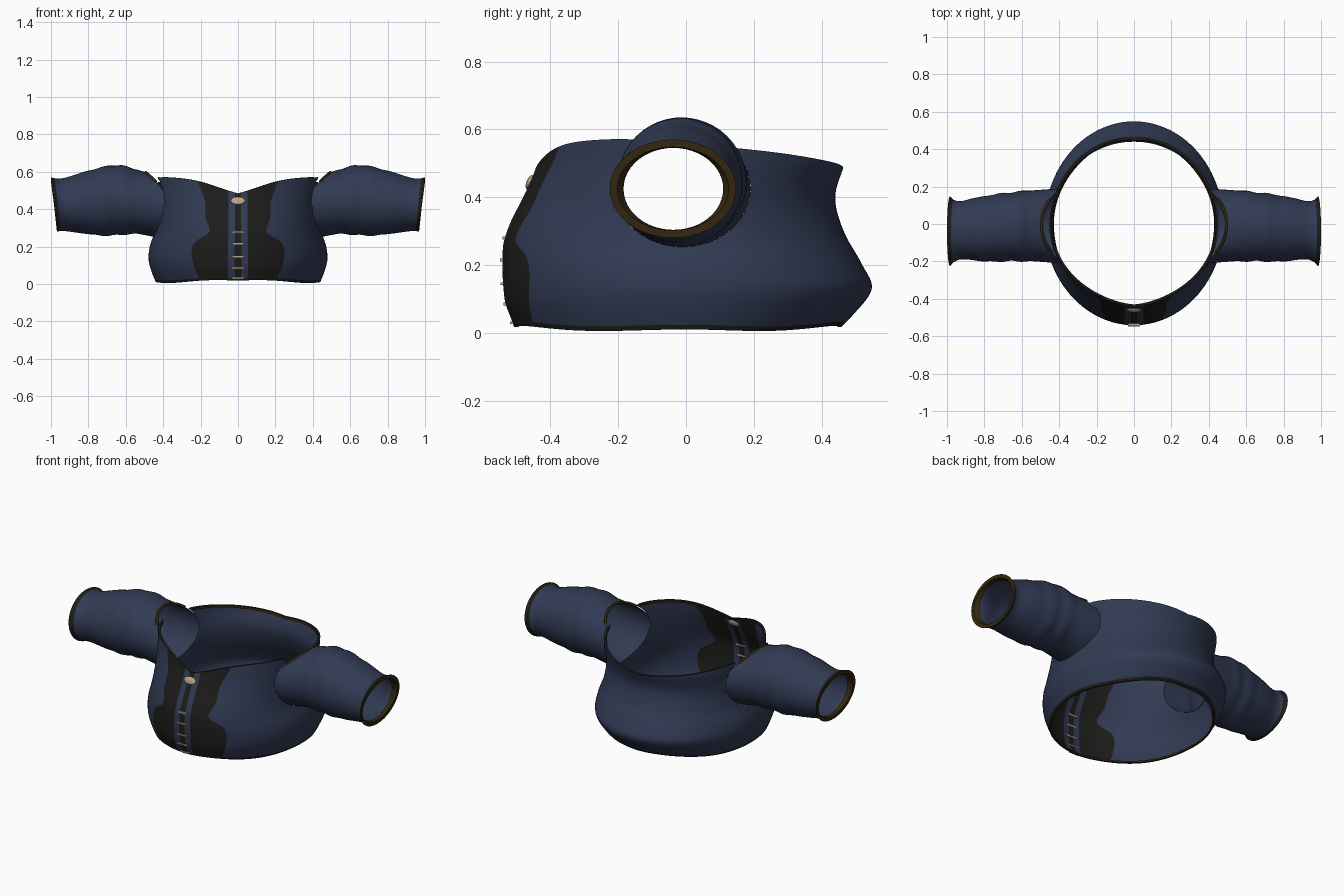
import bpy, bmesh, math

if "Cube" in bpy.data.objects:
    bpy.data.objects.remove(bpy.data.objects["Cube"])


def material(name, rgb):
    m = bpy.data.materials.new(name)
    m.use_nodes = True
    m.diffuse_color = (*rgb, 1)
    bsdf = m.node_tree.nodes["Principled BSDF"]
    bsdf.inputs["Base Color"].default_value = (*rgb, 1)
    bsdf.inputs["Roughness"].default_value = 0.8
    return m


BLUE, BLACK, BROWN = 0, 1, 2
cloth = [material("navy cloth", (0.031, 0.043, 0.088)),
         material("black leather", (0.012, 0.012, 0.011)),
         material("brown edging", (0.035, 0.021, 0.005))]
metal = material("pale brass", (0.5, 0.38, 0.24))


def curve(points, t):
    """Smooth value at t through (t, value) points."""
    t = min(max(t, points[0][0]), points[-1][0])
    i = 0
    while i < len(points) - 2 and t > points[i + 1][0]:
        i += 1

    def slope(k):
        a, b = points[max(k - 1, 0)], points[min(k + 1, len(points) - 1)]
        return (b[1] - a[1]) / (b[0] - a[0])
    (x0, y0), (x1, y1) = points[i], points[i + 1]
    h = x1 - x0
    u = (t - x0) / h
    return (y0 * (1 + 2 * u) * (1 - u) ** 2 + h * slope(i) * u * (1 - u) ** 2
            + y1 * u * u * (3 - 2 * u) + h * slope(i + 1) * u * u * (u - 1))


def finish(name, bm, mats, angle=50):
    bmesh.ops.recalc_face_normals(bm, faces=bm.faces)
    me = bpy.data.meshes.new(name)
    bm.to_mesh(me)
    bm.free()
    ob = bpy.data.objects.new(name, me)
    bpy.context.collection.objects.link(ob)
    for m in mats:
        me.materials.append(m)
    bpy.ops.object.select_all(action='DESELECT')
    ob.select_set(True)
    bpy.context.view_layer.objects.active = ob
    bpy.ops.object.shade_smooth_by_angle(angle=math.radians(angle))
    return ob


def loft(bm, rings, mat_rule):
    """Join closed rings of points; mat_rule(row, column) picks the colour."""
    rows = [[bm.verts.new(p) for p in ring] for ring in rings]
    n = len(rings[0])
    for r in range(len(rows) - 1):
        for c in range(n):
            d = (c + 1) % n
            f = bm.faces.new((rows[r][c], rows[r][d], rows[r + 1][d], rows[r + 1][c]))
            f.material_index = mat_rule(r, c)


# Body profiles: distance from the axis by height
FRONT = [(0, .50), (.04, .515), (.1, .535), (.25, .54), (.32, .52), (.4, .48), (.48, .445), (.57, .42)]
BACK = [(0, .44), (.05, .49), (.13, .548), (.2, .52), (.3, .465), (.4, .44), (.5, .468)]
SIDE = [(0, .435), (.06, .46), (.13, .478), (.2, .472), (.27, .45), (.36, .44), (.57, .45)]
# Neckline height by angle from the front, and half width of the dark front panel
NECK = [(0, .485), (.12, .50), (.45, .545), (.75, .565), (1.2, .57), (2.0, .54), (2.6, .51), (math.pi, .485)]
PANEL = [(0, .22), (.2, .245), (.38, .24), (.5, .165), (.65, .19), (.8, .19), (1, .23)]
STRIP, PLACKET = .018, .055


def body_point(a, z, inset=0.0):
    depth = curve(FRONT if math.cos(a) > 0 else BACK, z)
    k = 1 - inset
    return (curve(SIDE, z) * math.sin(a) * k, -depth * math.cos(a) * k, z)


def half_angles(v):
    """Angles from the front centre to the back, with columns on the colour edges."""
    cuts = [0] + [math.asin(w / .48) for w in (STRIP, PLACKET, curve(PANEL, v))] + [math.pi]
    out = []
    for lo, hi, n in zip(cuts, cuts[1:], (1, 2, 6, 60)):
        out += [lo + (hi - lo) * i / n for i in range(n)]
    return out + [math.pi]


def body_ring(v, inset=0.0):
    half = half_angles(v)
    ring = []
    for a in half + [-b for b in half[-2:0:-1]]:
        hem = .006 + .012 * math.cos(a) ** 2 + .004 * math.sin(5 * abs(a))
        top = curve(NECK, abs(a))
        ring.append(body_point(a, hem + (top - hem) * v, inset))
    return ring


def body_colour(row, col):
    if row < 2 or row > last - 2:
        return BROWN
    if row == 2 or row == last - 2:
        return BLACK
    c = min(col, columns - 1 - col)
    return BLACK if c < 1 or 3 <= c < 9 else BLUE


# Armhole outline, shared by body and sleeves
ARM_Y, ARM_Z, ARM_RY, ARM_RZ = -.01, .425, .2, .172

levels = [.025] + [.025 + .95 * i / 34 for i in range(1, 34)] + [.975]
rings = [body_ring(.025, .025), body_ring(0, .025), body_ring(0)]
rings += [body_ring(v) for v in levels]
rings += [body_ring(1), body_ring(1, .03), body_ring(.975, .03)]
columns, last = len(rings[0]), len(rings) - 1
bm = bmesh.new()
loft(bm, rings, body_colour)


# Cut the armholes and trim their edges to the outline
def arm_radius(p):
    return math.hypot((p.y - ARM_Y) / ARM_RY, (p.z - ARM_Z) / ARM_RZ)


old_edge = {v for v in bm.verts if v.is_boundary}
hole = [f for f in bm.faces
        if abs(f.calc_center_median().x) > .3 and arm_radius(f.calc_center_median()) < 1]
bmesh.ops.delete(bm, geom=hole, context='FACES')
for v in bm.verts:
    if v.is_boundary and v not in old_edge:
        k = 1 / arm_radius(v.co)
        v.co.y = ARM_Y + (v.co.y - ARM_Y) * k
        v.co.z = ARM_Z + (v.co.z - ARM_Z) * k
finish("jacket_body", bm, cloth)

# Sleeve limits by distance along the arm
TOP = [(.45, .597), (.55, .615), (.65, .637), (.8, .605), (.93, .565), (1, .57)]
LOW = [(.45, .253), (.55, .268), (.7, .258), (.85, .272), (.95, .284), (1, .28)]
REAR = [(.45, .19), (.55, .18), (.7, .165), (.85, .14), (.94, .122), (1, .148)]
FORE = [(.45, -.21), (.55, -.2), (.8, -.2), (.93, -.19), (1, -.225)]
SIDES = 48


def sleeve_ring(side, t, x, inset=0.0, root=False):
    top, low, rear, fore = (curve(c, t) for c in (TOP, LOW, REAR, FORE))
    fold = 0 if root else .004 * math.sin(t * 55) * max(0, 1 - abs(t - .65) / .2)
    ring = []
    for i in range(SIDES):
        a = math.tau * i / SIDES
        ry, rz = (rear - fore) / 2 + fold - inset, (top - low) / 2 + fold - inset
        y = (rear + fore) / 2 + ry * math.cos(a)
        z = (top + low) / 2 + rz * math.sin(a)
        if root:
            # The root follows the body and leans outwards at the shoulder
            depth = curve(BACK if y > 0 else FRONT, z)
            px = curve(SIDE, z) * math.sqrt(1 - (y / depth) ** 2)
            px += .05 * max(0, (z - .5) / .1) - .004
        else:
            px = x + .016 * math.sin(a) * max(0, (t - .7) / .3)
        ring.append((side * px, y, z))
    return ring


for side, label in ((1, "left"), (-1, "right")):
    bm = bmesh.new()
    stations = [.53 + .435 * i / 26 for i in range(27)]
    rings = [sleeve_ring(side, .45, .45, root=True)]
    rings += [sleeve_ring(side, t, t) for t in stations]
    rings += [sleeve_ring(side, 1, .984), sleeve_ring(side, 1, .984, .022),
              sleeve_ring(side, .965, .96, .02)]
    n = len(rings) - 1
    loft(bm, rings, lambda r, c: BROWN if r >= n - 2 else BLACK if r == n - 3 else BLUE)
    finish(label + "_sleeve", bm, cloth)

    # Piping over the shoulder where the neckline crosses the sleeve
    data = bpy.data.curves.new(label + "_shoulder_piping", 'CURVE')
    data.dimensions = '3D'
    data.bevel_depth = .008
    data.bevel_resolution = 1
    pts = [p for p in rings[0] if p[2] > .53]
    line = data.splines.new('POLY')
    line.points.add(len(pts) - 1)
    for point, p in zip(line.points, pts):
        point.co = (*p, 1)
    data.materials.append(cloth[BROWN])
    bpy.context.collection.objects.link(bpy.data.objects.new(label + "_shoulder_piping", data))

# Front fastenings: bars and an oval clasp
for i, z in enumerate((.03, .085, .145, .215, .28)):
    bpy.ops.mesh.primitive_cube_add(size=1, location=(0, -curve(FRONT, z) - .001, z))
    bar = bpy.context.object
    bar.name = "front_bar_%d" % (i + 1)
    bar.scale = (.066, .012, .008)
    bar.data.materials.append(metal)

bpy.ops.mesh.primitive_uv_sphere_add(segments=20, ring_count=10, radius=1,
                                     location=(0, -curve(FRONT, .445) - .002, .445))
clasp = bpy.context.object
clasp.name = "neck_clasp"
clasp.scale = (.038, .009, .022)
clasp.rotation_euler.x = -.4
clasp.data.materials.append(metal)
bpy.ops.object.shade_smooth_by_angle()
